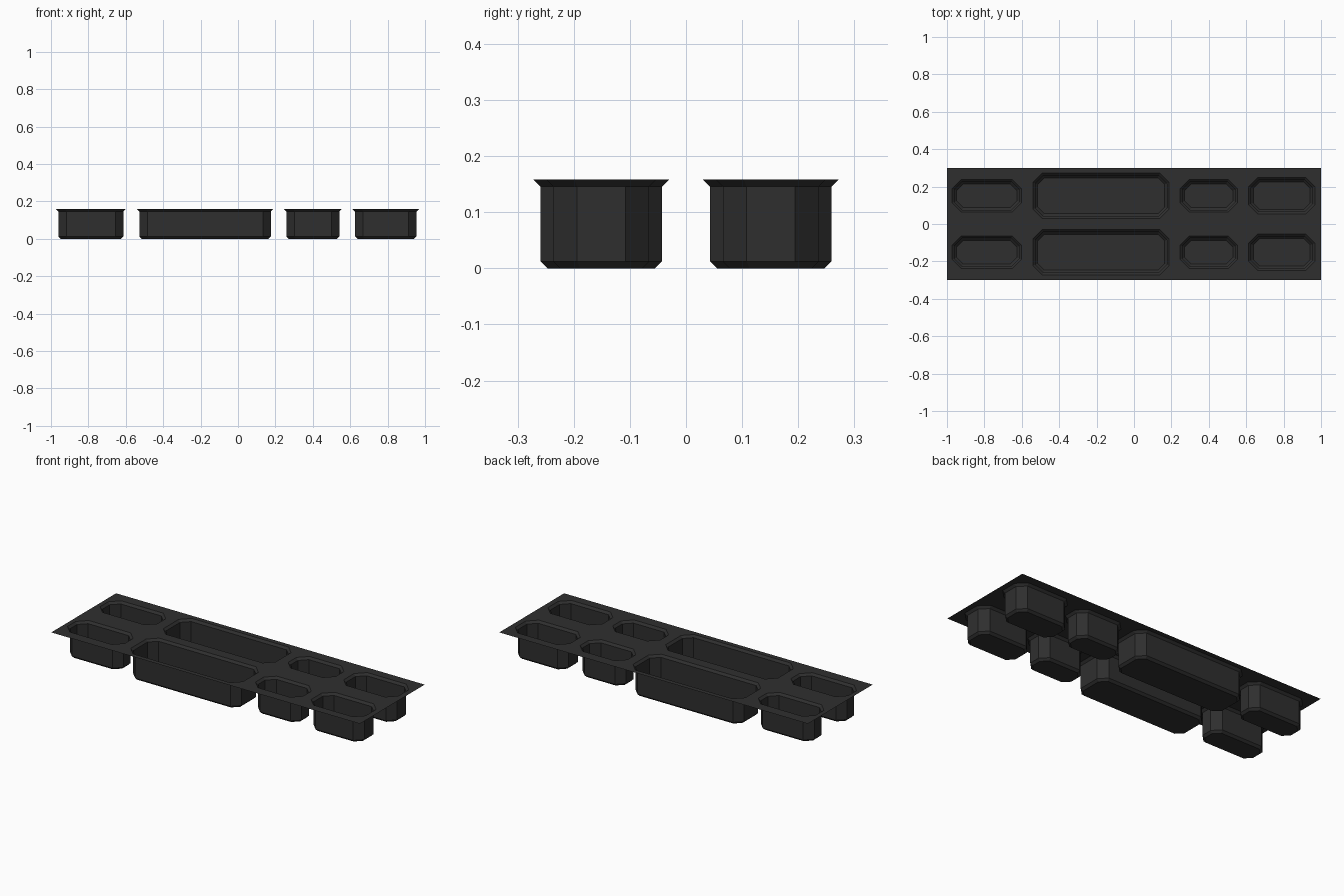
import bpy
import bmesh
from math import radians

cube = bpy.data.objects.get("Cube")
if cube:
    bpy.data.objects.remove(cube, do_unlink=True)

TOP = 0.158
LIP = 0.0125      # size of the sloped lip and of the floor chamfer
CORNER = 0.05     # corner cut at the rim
ROW_Y = 0.151

# name, centre x, half length, half width at the rim
WELLS = [
    ("small_well", -0.787, 0.186, 0.088),
    ("long_well", -0.176, 0.364, 0.121),
    ("tiny_well", 0.4, 0.154, 0.088),
    ("medium_well", 0.79, 0.177, 0.098),
]

plastic = bpy.data.materials.new("charcoal_plastic")
plastic.use_nodes = True
colour = (0.028, 0.028, 0.028, 1)
plastic.diffuse_color = colour
plastic.node_tree.nodes["Principled BSDF"].inputs["Base Color"].default_value = colour


def ring(bm, cx, cy, hx, hy, cut, z):
    """Octagonal outline: a rectangle with cut corners."""
    quarter = [(hx, hy - cut), (hx - cut, hy)]
    pts = quarter + [(-x, y) for x, y in reversed(quarter)]
    pts += [(-x, -y) for x, y in pts]
    return [bm.verts.new((cx + x, cy + y, z)) for x, y in pts]


def close(bm, verts):
    return [bm.edges.new((v, verts[(i + 1) % len(verts)])) for i, v in enumerate(verts)]


def make_object(name, bm):
    mesh = bpy.data.meshes.new(name)
    bm.to_mesh(mesh)
    bm.free()
    mesh.materials.append(plastic)
    obj = bpy.data.objects.new(name, mesh)
    bpy.context.collection.objects.link(obj)
    bpy.ops.object.select_all(action="DESELECT")
    obj.select_set(True)
    bpy.context.view_layer.objects.active = obj
    bpy.ops.object.shade_smooth_by_angle(angle=radians(30))
    return obj


def make_well(name, cx, cy, hx, hy):
    """Open tray: sloped lip, straight wall, chamfer and floor."""
    bm = bmesh.new()
    profile = [(0, TOP), (LIP, TOP - LIP), (LIP, LIP), (2 * LIP, 0)]
    rings = [ring(bm, cx, cy, hx - d, hy - d, CORNER - 0.6 * d, z) for d, z in profile]
    for upper, lower in zip(rings, rings[1:]):
        for i in range(8):
            j = (i + 1) % 8
            bm.faces.new((upper[i], upper[j], lower[j], lower[i]))
    bm.faces.new(rings[-1])
    make_object(name, bm)


# Flat sheet with an opening for every well
sheet = bmesh.new()
corners = [(-1, -0.3), (1, -0.3), (1, 0.3), (-1, 0.3)]
edges = close(sheet, [sheet.verts.new((x, y, TOP)) for x, y in corners])
for side, cy in (("front", -ROW_Y), ("back", ROW_Y)):
    for name, cx, hx, hy in WELLS:
        edges += close(sheet, ring(sheet, cx, cy, hx, hy, CORNER, TOP))
        make_well(f"{side}_{name}", cx, cy, hx, hy)
bmesh.ops.triangle_fill(sheet, edges=edges, use_beauty=True, use_dissolve=False,
                        normal=(0, 0, 1))
for face in sheet.faces:
    if face.normal.z < 0:
        face.normal_flip()
make_object("top_sheet", sheet)
